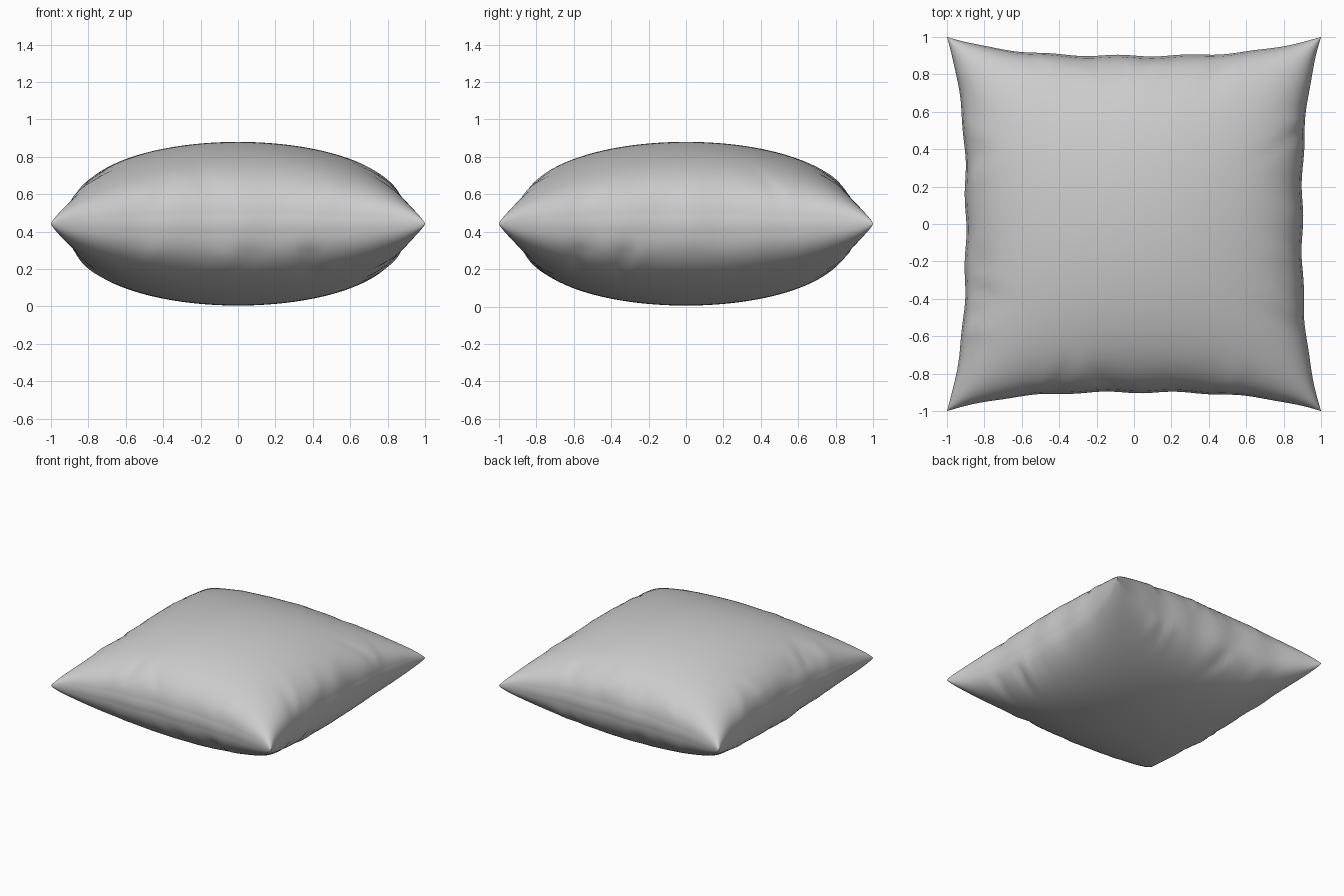
import bpy, bmesh, math, random

if "Cube" in bpy.data.objects:
    bpy.data.objects.remove(bpy.data.objects["Cube"])

random.seed(4)
N = 72            # grid divisions per side
MID = 0.4425      # seam height
HALF = 0.4375     # half thickness


def make_folds():
    # each fold: position along edge, width, depth, reach inwards, slant
    return [(random.uniform(-0.6, 0.6), random.uniform(0.03, 0.07),
             random.uniform(-0.016, 0.014), random.uniform(0.08, 0.2),
             random.uniform(-0.5, 0.5)) for _ in range(9)]


folds = {(axis, side, face): make_folds()
         for axis in (0, 1) for side in (-1, 1) for face in (-1, 1)}


def wrinkle(axis, a, b, face):
    # outward push near the edge that coordinate a approaches
    d = 1 - abs(a)
    total = 0
    for pos, width, depth, reach, slant in folds[axis, 1 if a > 0 else -1, face]:
        t = (b - pos - slant * d) / width
        total += depth * math.exp(-t * t) * math.exp(-((d - 0.08) / reach) ** 2)
    return total * min(1, d / 0.04) * (1 - b * b)


def spread(a, b, axis, face):
    # concave edge outline, gentle seam ripple, narrow seam lip and folds
    s = 1 if a > 0 else -1
    edge = 0.9 + 0.1 * abs(b) ** 3
    fade = 1 - b * b
    ripple = 0.005 * math.sin(17 * b + 2 * axis + s) * fade * abs(a) ** 8
    lip = 0 if abs(a) > 0.99999 else -0.008 * fade * abs(a) ** 6
    return a * edge + s * (ripple + lip + wrinkle(axis, a, b, face))


# cushion: two puffed fabric sheets welded along the seam
bm = bmesh.new()
ticks = [math.sin(math.pi * (i / N - 0.5)) for i in range(N + 1)]
for face in (1, -1):
    rows = []
    for v in ticks:
        row = []
        for u in ticks:
            puff = (max(0, 1 - u * u) * max(0, 1 - v * v)) ** 0.4
            row.append(bm.verts.new((spread(u, v, 0, face),
                                     spread(v, u, 1, face),
                                     MID + face * HALF * puff)))
        rows.append(row)
    for j in range(N):
        for i in range(N):
            bm.faces.new((rows[j][i], rows[j][i + 1],
                          rows[j + 1][i + 1], rows[j + 1][i]))
bmesh.ops.remove_doubles(bm, verts=bm.verts, dist=0.00005)
bmesh.ops.recalc_face_normals(bm, faces=bm.faces)
for f in bm.faces:
    f.smooth = True

mesh = bpy.data.meshes.new("cushion")
bm.to_mesh(mesh)
bm.free()
cushion = bpy.data.objects.new("cushion", mesh)
bpy.context.collection.objects.link(cushion)
